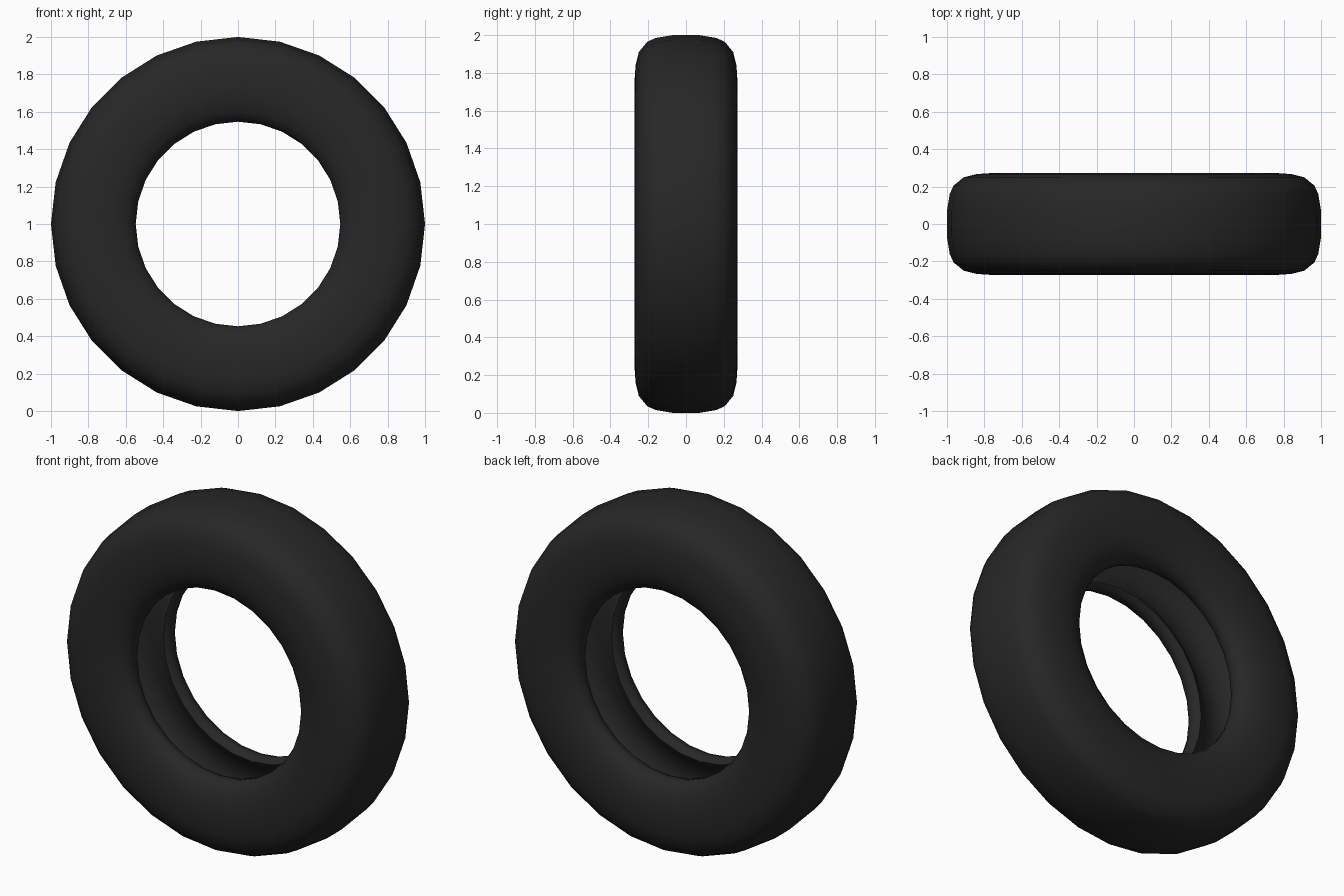
import bpy
import bmesh
import math
from mathutils import Vector

cube = bpy.data.objects.get("Cube")
if cube:
    bpy.data.objects.remove(cube, do_unlink=True)

SEGMENTS = 28

# Black rubber
rubber = bpy.data.materials.new("black_rubber")
rubber.use_nodes = True
color = (0.02, 0.02, 0.02, 1)
rubber.diffuse_color = color
bsdf = rubber.node_tree.nodes["Principled BSDF"]
bsdf.inputs["Base Color"].default_value = color
bsdf.inputs["Roughness"].default_value = 0.8

# Half cross-section as (half width, radius): tread, sidewall, bead lip, hollow liner
half = [(0.07, 1.0), (0.16, 0.985), (0.205, 0.965), (0.25, 0.91), (0.267, 0.84),
        (0.273, 0.75), (0.267, 0.67), (0.245, 0.6), (0.215, 0.56), (0.18, 0.547),
        (0.145, 0.552), (0.13, 0.575), (0.15, 0.61),
        (0.21, 0.68), (0.225, 0.78), (0.19, 0.88), (0.07, 0.93)]
profile = half + [(-w, r) for w, r in reversed(half)]

# Tyre: sweep the closed section around the axle
bm = bmesh.new()
centre = Vector((0, 0, 1))
rings = []
for i in range(SEGMENTS):
    a = math.tau * i / SEGMENTS
    out = Vector((math.sin(a), 0, math.cos(a)))
    rings.append([bm.verts.new(centre + out * r + Vector((0, w, 0))) for w, r in profile])
for i, ring in enumerate(rings):
    following = rings[(i + 1) % SEGMENTS]
    for j in range(len(profile)):
        k = (j + 1) % len(profile)
        bm.faces.new((ring[j], ring[k], following[k], following[j]))
bmesh.ops.recalc_face_normals(bm, faces=bm.faces)

mesh = bpy.data.meshes.new("tyre")
bm.to_mesh(mesh)
bm.free()
mesh.materials.append(rubber)
tyre = bpy.data.objects.new("tyre", mesh)
bpy.context.collection.objects.link(tyre)

# Smooth rubber, with a crisp edge inside the bead lip
bpy.ops.object.select_all(action="DESELECT")
tyre.select_set(True)
bpy.context.view_layer.objects.active = tyre
bpy.ops.object.shade_smooth_by_angle(angle=math.radians(60))
